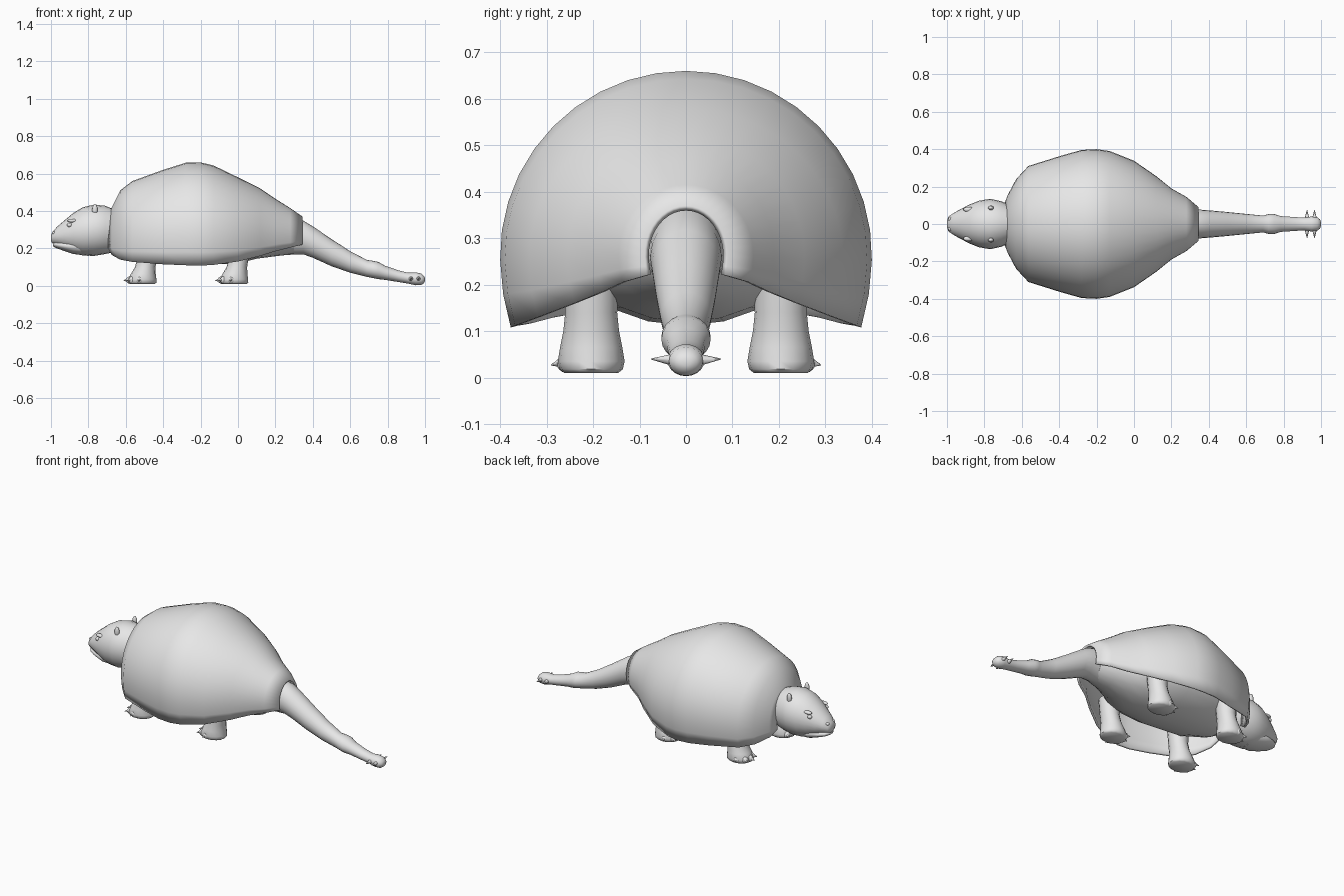
import bpy, bmesh, math
from mathutils import Vector

if "Cube" in bpy.data.objects:
    bpy.data.objects.remove(bpy.data.objects["Cube"], do_unlink=True)

grey = bpy.data.materials.new("plain grey")
grey.use_nodes = True
grey.diffuse_color = (0.8, 0.8, 0.8, 1)
grey.node_tree.nodes["Principled BSDF"].inputs["Base Color"].default_value = (0.8, 0.8, 0.8, 1)


def finish(name, bm):
    mesh = bpy.data.meshes.new(name)
    bm.to_mesh(mesh)
    bm.free()
    mesh.materials.append(grey)
    obj = bpy.data.objects.new(name, mesh)
    bpy.context.collection.objects.link(obj)
    return obj


def smooth(obj, angle=50):
    bpy.ops.object.select_all(action='DESELECT')
    obj.select_set(True)
    bpy.context.view_layer.objects.active = obj
    bpy.ops.object.shade_smooth_by_angle(angle=math.radians(angle))


def loft(name, rings, closed=True):
    """Skin a list of equal rings; closed lofts get end caps."""
    bm = bmesh.new()
    rows = [[bm.verts.new(p) for p in ring] for ring in rings]
    n = len(rows[0])
    for a, b in zip(rows, rows[1:]):
        for i in range(n if closed else n - 1):
            j = (i + 1) % n
            bm.faces.new((a[i], a[j], b[j], b[i]))
    if closed:
        bm.faces.new(rows[0])
        bm.faces.new(rows[-1])
    bmesh.ops.recalc_face_normals(bm, faces=bm.faces)
    if not closed:
        crown = max(bm.faces, key=lambda f: f.calc_center_median().z)
        if crown.normal.z < 0:
            bmesh.ops.reverse_faces(bm, faces=bm.faces)
    return finish(name, bm)


def turn(n):
    return [(math.cos(2 * math.pi * i / n), math.sin(2 * math.pi * i / n)) for i in range(n)]


def along_x(name, sections, n=20):
    """Sections are x, top, bottom, half width."""
    obj = loft(name, [[(x, c * w, (t + b) / 2 + s * (t - b) / 2) for c, s in turn(n)]
                      for x, t, b, w in sections])
    smooth(obj)
    return obj


def ellipsoid(name, center, size):
    bm = bmesh.new()
    bmesh.ops.create_uvsphere(bm, u_segments=12, v_segments=8, radius=1)
    for v in bm.verts:
        v.co = Vector(a * b for a, b in zip(v.co, size)) + Vector(center)
    smooth(finish(name, bm))


def spike(name, base, tip, radius):
    base, tip = Vector(base), Vector(tip)
    bm = bmesh.new()
    bmesh.ops.create_cone(bm, cap_ends=True, segments=8, radius1=radius, radius2=0.001,
                          depth=(tip - base).length)
    spin = (tip - base).to_track_quat('Z', 'Y')
    for v in bm.verts:
        v.co = spin @ v.co + (base + tip) / 2
    smooth(finish(name, bm))


# Domed shell, open underneath: x, top, rim height, half width
shell_sections = [
    (-.695, .37, .20, .105), (-.675, .42, .165, .155), (-.63, .51, .14, .24),
    (-.565, .56, .128, .31), (-.4, .62, .115, .362), (-.28, .658, .11, .396),
    (-.2, .66, .108, .4), (-.13, .643, .112, .39), (0, .58, .13, .338),
    (.12, .52, .16, .255), (.2, .465, .185, .19), (.28, .415, .205, .145),
    (.345, .37, .22, .09)]
rings = []
for x, top, rim, width in shell_sections:
    middle = rim + (top - rim) * 0.28
    upper, lower = top - middle, (middle - rim) * 3
    dip = math.asin(1 / 3)
    ring = []
    for i in range(25):
        a = -dip + (math.pi + 2 * dip) * i / 24
        s = math.sin(a)
        ring.append((x, width * math.cos(a), middle + s * (upper if s > 0 else lower)))
    rings.append(ring)
shell = loft("shell", rings, closed=False)
wall = shell.modifiers.new("thickness", 'SOLIDIFY')
wall.thickness = 0.013
wall.offset = -1
smooth(shell)

# Body under the shell
along_x("body", [
    (-.66, .38, .19, .09), (-.58, .42, .15, .17), (-.45, .45, .125, .24),
    (-.2, .48, .112, .265), (0, .45, .12, .24), (.1, .42, .145, .17),
    (.2, .38, .158, .115), (.3, .34, .17, .078)])

# Tail with a raised band and a bulb at the end
along_x("tail", [
    (.24, .38, .165, .08), (.35, .348, .168, .077), (.4, .318, .15, .073),
    (.5, .25, .105, .064), (.6, .185, .07, .054), (.69, .138, .048, .045),
    (.72, .134, .042, .053), (.75, .128, .036, .053), (.785, .108, .032, .042),
    (.86, .082, .02, .037), (.91, .07, .012, .034), (.95, .072, .003, .04),
    (.98, .066, .004, .036), (.995, .052, .015, .024), (1, .042, .025, .01)])
for side in (-1, 1):
    for x in (.925, .965):
        spike("tail_spike", (x, side * .025, .038), (x, side * .075, .04), .014)

# Head, lower jaw and face details
along_x("head", [
    (-1, .27, .24, .018), (-.992, .288, .226, .04), (-.965, .318, .216, .058),
    (-.93, .348, .2, .078), (-.88, .39, .178, .104), (-.83, .42, .162, .124),
    (-.77, .434, .16, .135), (-.71, .428, .17, .122), (-.64, .4, .185, .09)], 24)
along_x("lower_jaw", [
    (-.99, .23, .212, .022), (-.975, .236, .203, .046), (-.94, .24, .19, .064),
    (-.88, .25, .17, .082), (-.8, .25, .16, .07)])
for side in (-1, 1):
    ellipsoid("ear", (-.765, side * .086, .405), (.015, .012, .033))
    ellipsoid("eye", (-.9, side * .08, .325), (.014, .012, .012))
    ellipsoid("brow", (-.885, side * .078, .348), (.028, .014, .01))
    ellipsoid("nostril", (-.982, side * .026, .283), (.012, .012, .01))

# Four legs: height, forward shift, x radius, y radius
leg_sections = [
    (.24, .005, .06, .06), (.14, .002, .053, .056), (.1, -.006, .055, .06),
    (.065, -.016, .066, .067), (.035, -.022, .076, .072), (.018, -.022, .077, .068),
    (.01, -.022, .068, .058)]
for leg, x0 in (("front", -.49), ("rear", 0)):
    for side in (-1, 1):
        y0 = side * .204
        obj = loft(leg + "_leg", [[(x0 + dx + c * rx, y0 + s * ry, z) for c, s in turn(16)]
                                  for z, dx, rx, ry in leg_sections])
        smooth(obj)
        # Toes fan forward and outward, each with a claw
        for deg in (-35, 0, 35, 80):
            a = math.radians(deg)
            fx, fy = -math.cos(a), side * math.sin(a)
            cx = x0 - .025
            ellipsoid(leg + "_toe", (cx + fx * .062, y0 + fy * .056, .031), (.021, .019, .02))
            spike(leg + "_claw", (cx + fx * .07, y0 + fy * .062, .033),
                  (cx + fx * .097, y0 + fy * .088, .027), .012)
